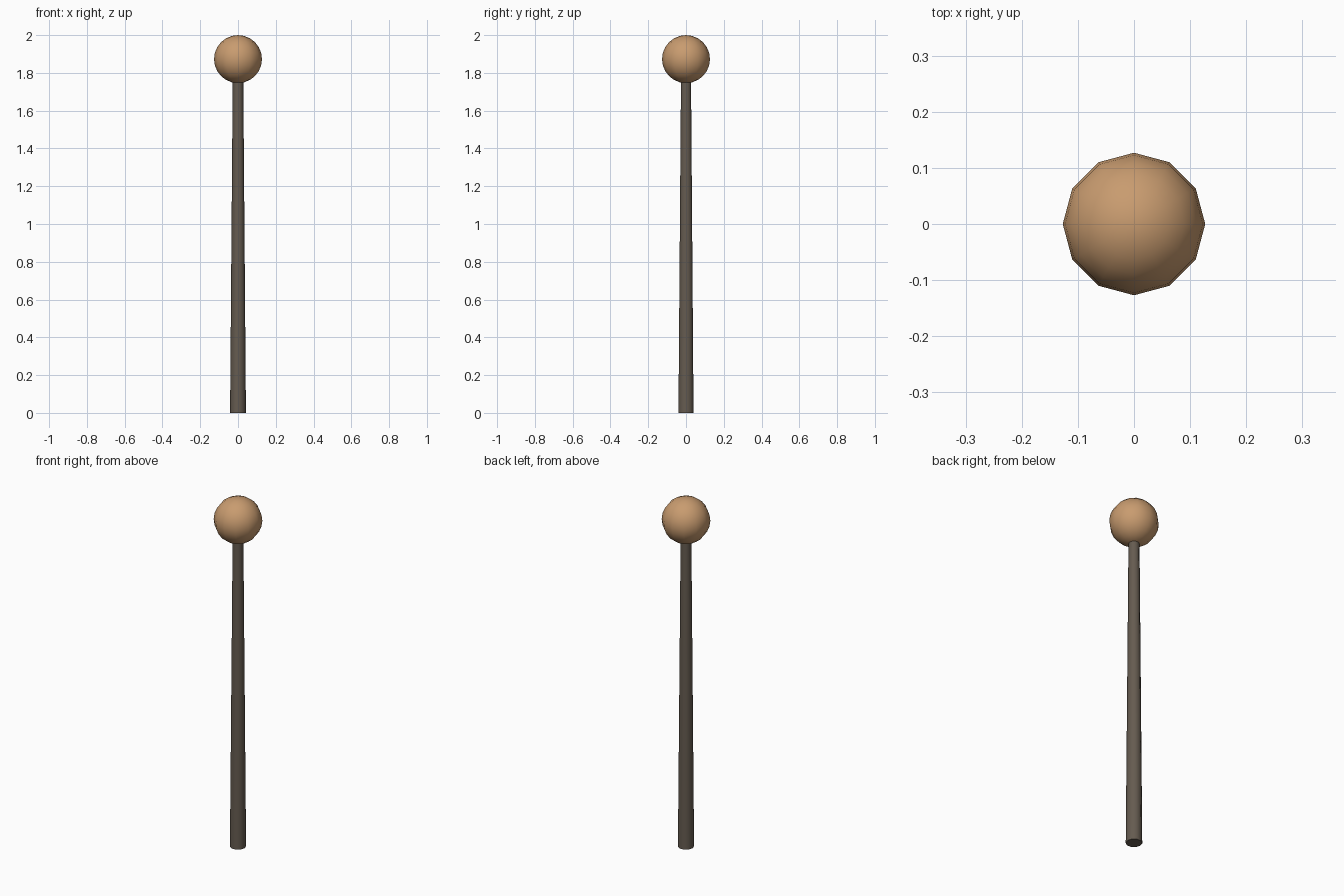
import bpy
import math

if "Cube" in bpy.data.objects:
    bpy.data.objects.remove(bpy.data.objects["Cube"])

BALL_R = 0.127


def paint(obj, name, color):
    mat = bpy.data.materials.new(name)
    mat.diffuse_color = color
    mat.use_nodes = True
    mat.node_tree.nodes["Principled BSDF"].inputs["Base Color"].default_value = mat.diffuse_color
    obj.data.materials.append(mat)


# Tapered pole, its top slightly sunk into the ball
pole_top = 1.76
bpy.ops.mesh.primitive_cone_add(vertices=10, radius1=0.042, radius2=0.028,
                                depth=pole_top, location=(0, 0, pole_top / 2),
                                rotation=(0, 0, math.pi / 2))
pole = bpy.context.object
pole.name = "pole"
bpy.ops.object.shade_smooth_by_angle(angle=math.radians(40))
paint(pole, "dark_wood", (0.13, 0.105, 0.08, 1))

# Round knob on top
bpy.ops.mesh.primitive_uv_sphere_add(segments=12, ring_count=12, radius=BALL_R,
                                     location=(0, 0, 2 - BALL_R))
ball = bpy.context.object
ball.name = "ball"
bpy.ops.object.shade_smooth()
paint(ball, "tan", (0.58, 0.33, 0.16, 1))
